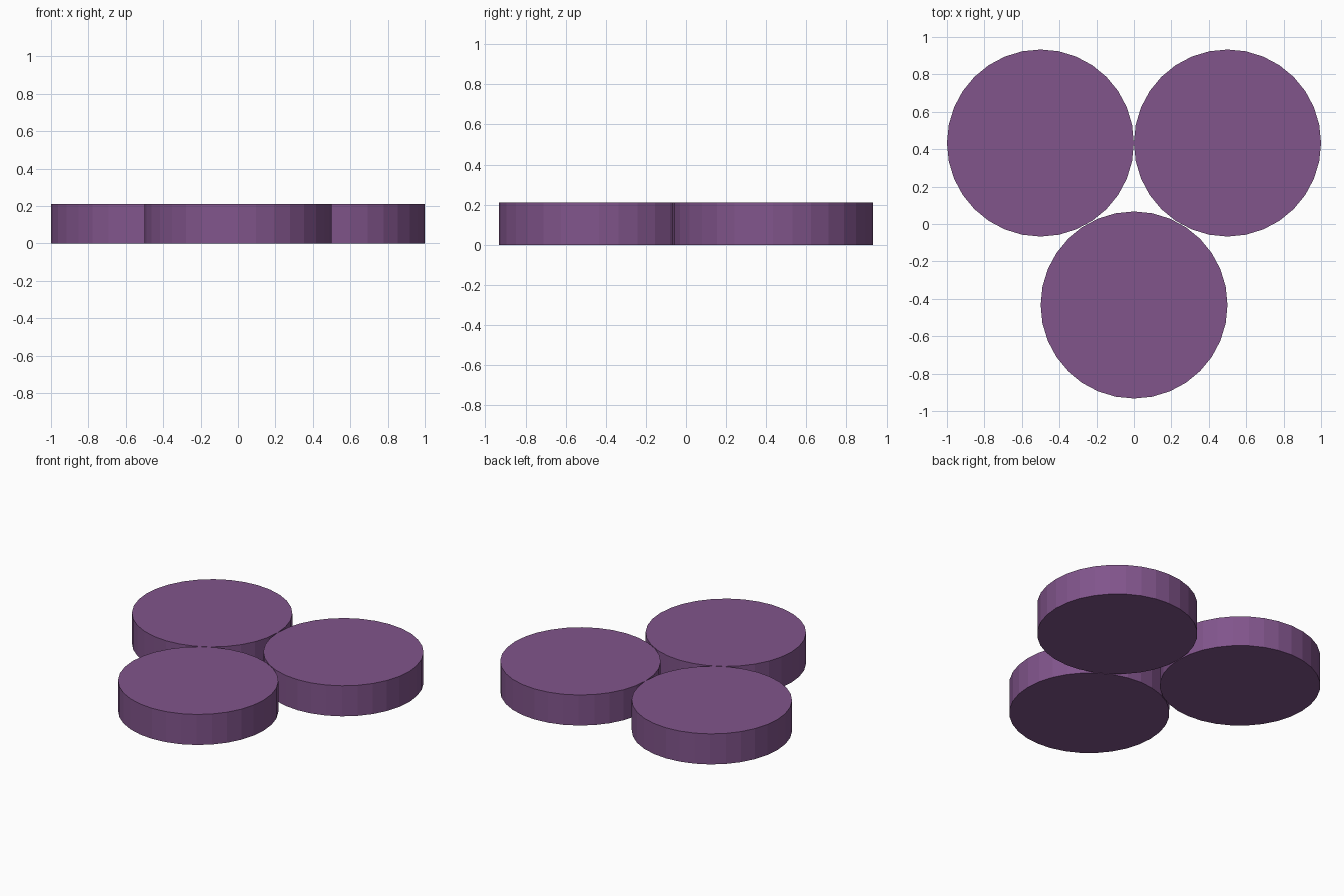
import bpy, math

if "Cube" in bpy.data.objects:
    bpy.data.objects.remove(bpy.data.objects["Cube"])

RADIUS, HEIGHT, SIDES = 0.5, 0.21, 32
ROW = RADIUS * math.sqrt(3) / 2  # half the row spacing of touching discs

purple = bpy.data.materials.new("purple")
purple.diffuse_color = (0.22, 0.09, 0.26, 1)
purple.use_nodes = True
purple.node_tree.nodes["Principled BSDF"].inputs["Base Color"].default_value = purple.diffuse_color


def disc(name, x, y):
    bpy.ops.mesh.primitive_cylinder_add(
        vertices=SIDES, radius=RADIUS, depth=HEIGHT, location=(x, y, HEIGHT / 2))
    obj = bpy.context.object
    obj.name = name
    obj.data.materials.append(purple)


# Three flat-shaded discs touching in a triangle
disc("front_disc", 0, -ROW)
disc("back_left_disc", -RADIUS, ROW)
disc("back_right_disc", RADIUS, ROW)
